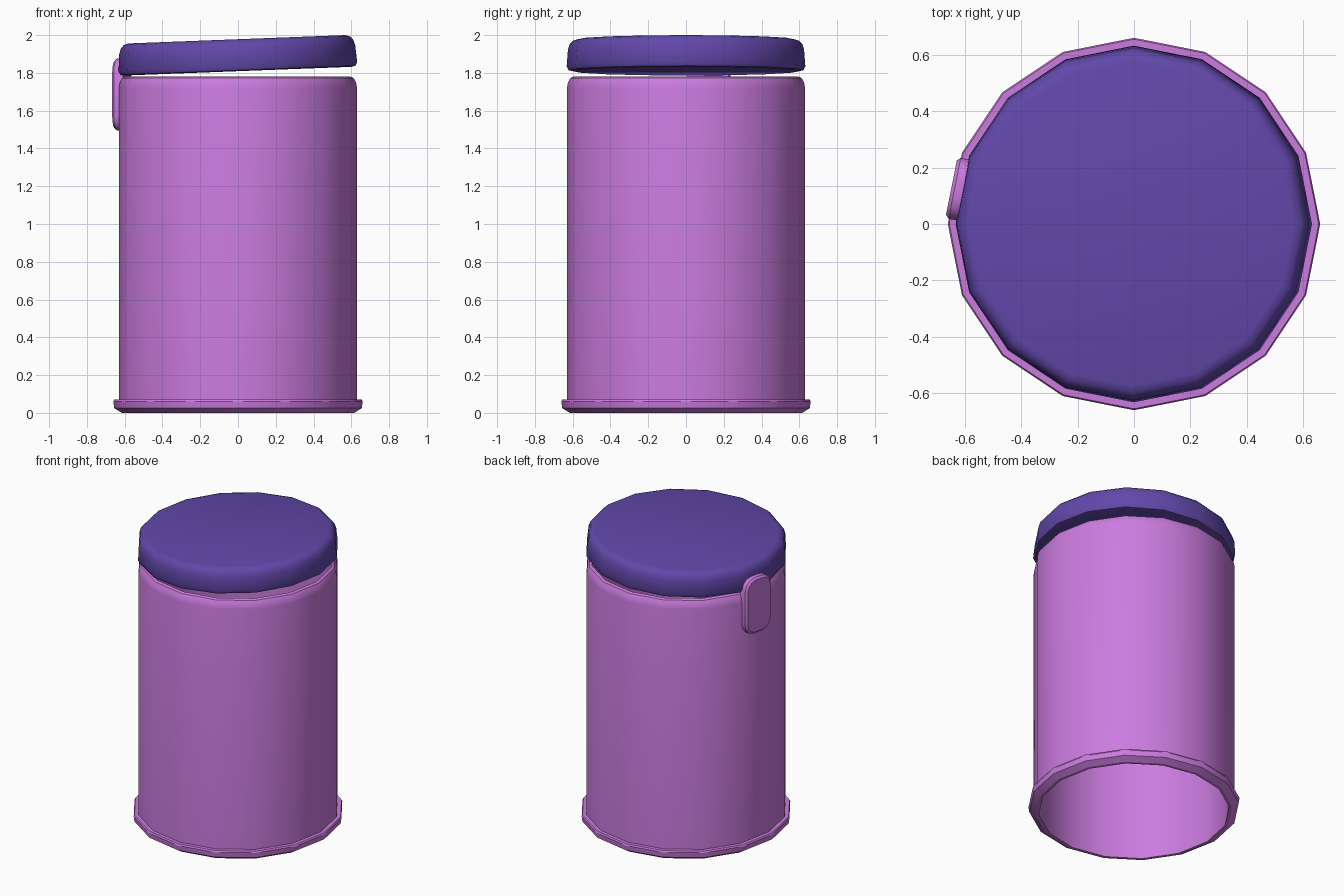
import bpy, bmesh
from math import cos, sin, pi, radians
from mathutils import Matrix, Vector

if "Cube" in bpy.data.objects:
    bpy.data.objects.remove(bpy.data.objects["Cube"])

SIDES = 16


def material(name, color):
    m = bpy.data.materials.new(name)
    m.diffuse_color = (*color, 1)
    m.use_nodes = True
    m.node_tree.nodes["Principled BSDF"].inputs["Base Color"].default_value = m.diffuse_color
    return m


def finish(bm, name, mat):
    bmesh.ops.recalc_face_normals(bm, faces=bm.faces)
    me = bpy.data.meshes.new(name)
    bm.to_mesh(me)
    bm.free()
    ob = bpy.data.objects.new(name, me)
    bpy.context.collection.objects.link(ob)
    me.materials.append(mat)
    bpy.ops.object.select_all(action='DESELECT')
    ob.select_set(True)
    bpy.context.view_layer.objects.active = ob
    bpy.ops.object.shade_smooth_by_angle(angle=radians(32))
    return ob


def lathe(name, profile, mat, closed):
    # closed: profile loops into a tube; otherwise both ends are capped
    bm = bmesh.new()
    rings = [[bm.verts.new((r * cos(2 * pi * i / SIDES), r * sin(2 * pi * i / SIDES), z))
              for i in range(SIDES)] for r, z in profile]
    pairs = list(zip(rings, rings[1:]))
    if closed:
        pairs.append((rings[-1], rings[0]))
    else:
        bm.faces.new(rings[0])
        bm.faces.new(rings[-1])
    for a, b in pairs:
        for i in range(SIDES):
            j = (i + 1) % SIDES
            bm.faces.new((a[i], a[j], b[j], b[i]))
    return finish(bm, name, mat)


pink = material("pink", (0.60, 0.20, 0.74))
purple = material("purple", (0.12, 0.065, 0.40))

# Open tube body with foot flange and rounded rim
lathe("canister_body", [
    (0.595, 0.0), (0.615, 0.0), (0.655, 0.025), (0.66, 0.06), (0.655, 0.07),
    (0.63, 0.07), (0.63, 1.72), (0.625, 1.75), (0.612, 1.773), (0.595, 1.78)],
    pink, True)

# Slightly lifted solid lid, hinged on the left
lid = lathe("lid", [
    (0.60, -0.085), (0.622, -0.08), (0.632, -0.06), (0.625, 0.03),
    (0.615, 0.06), (0.598, 0.077), (0.573, 0.084)], purple, False)
lid.rotation_euler = (0, radians(-2.2), 0)
lid.location = (-0.003, 0, 1.894)

# Rounded hinge plate on one facet of the body
w, h, c = 0.11, 0.19, 0.075
outline = []
for cx, cz, start in ((1, 1, 0), (-1, 1, 90), (-1, -1, 180), (1, -1, 270)):
    for k in range(4):
        a = radians(start + 30 * k)
        outline.append((cx * (w - c) + c * cos(a), cz * (h - c) + c * sin(a)))
bm = bmesh.new()
layers = []
for depth, s in ((0.60, 0), (0.648, 0), (0.66, 0.012)):
    layers.append([bm.verts.new((depth, y * (1 - s / w), z * (1 - s / h))) for y, z in outline])
bm.faces.new(layers[0])
bm.faces.new(layers[-1])
n = len(outline)
for a, b in zip(layers, layers[1:]):
    for i in range(n):
        j = (i + 1) % n
        bm.faces.new((a[i], a[j], b[j], b[i]))
hinge = finish(bm, "hinge_plate", pink)
hinge.rotation_euler = (0, 0, radians(168.75))
hinge.location = (0, 0, 1.685)
